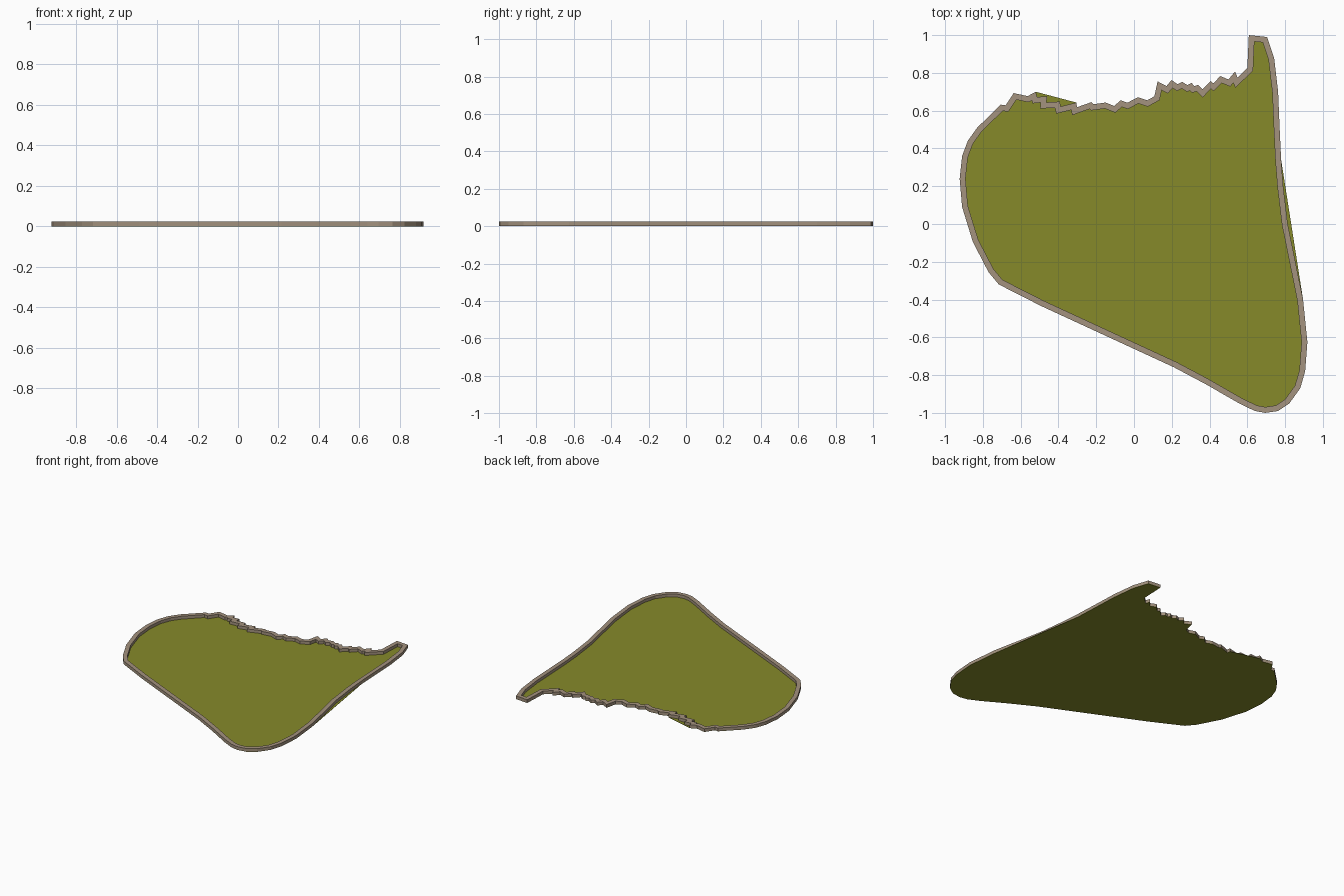
import bpy, bmesh
from mathutils import Vector

if "Cube" in bpy.data.objects:
    bpy.data.objects.remove(bpy.data.objects["Cube"])

FLOOR_T, RIM_TOP, RIM_W = 0.002, 0.024, 0.031

# outline runs clockwise seen from above; "dents" are followed by the rim only
right_top = [(.608, 1), (.705, .99), (.742, .878), (.763, .70), (.77, .53), (.779, .34)]
right_dent = [(.79, .2), (.814, 0)]
smooth_edge = [(.895, -.40), (.918, -.625), (.906, -.78), (.88, -.87), (.822, -.95),
               (.763, -.99), (.695, -1), (.64, -.99), (.557, -.95), (.383, -.85),
               (.214, -.76), (-.49, -.435), (-.716, -.32), (-.77, -.255),
               (-.853, -.095), (-.91, .09), (-.923, .24), (-.91, .36), (-.88, .44),
               (-.83, .51), (-.705, .632), (-.68, .628), (-.637, .693),
               (-.563, .677), (-.52, .70)]
torn_dent = [(-.513, .672), (-.46, .677), (-.463, .644), (-.393, .648), (-.388, .622)]
torn_edge = [(-.305, .643), (-.302, .618), (-.226, .645), (-.215, .634), (-.15, .643),
             (-.105, .625), (-.07, .655), (-.035, .642), (.02, .671), (.07, .655),
             (.108, .676), (.125, .755), (.172, .73), (.199, .762), (.23, .74),
             (.256, .752), (.283, .735), (.305, .747), (.318, .73), (.34, .736),
             (.363, .714), (.405, .757), (.42, .745), (.457, .783), (.50, .765),
             (.535, .807), (.548, .775), (.6, .825)]


def material(name, color):
    m = bpy.data.materials.new(name)
    m.diffuse_color = (*color, 1)
    m.use_nodes = True
    m.node_tree.nodes["Principled BSDF"].inputs["Base Color"].default_value = m.diffuse_color
    return m


def make_object(name, bm, mat):
    bmesh.ops.recalc_face_normals(bm, faces=bm.faces)
    mesh = bpy.data.meshes.new(name)
    bm.to_mesh(mesh)
    bm.free()
    mesh.materials.append(mat)
    ob = bpy.data.objects.new(name, mesh)
    bpy.context.collection.objects.link(ob)


def inset(points, width):
    """Mitred inward offset of a clockwise closed outline."""
    pts = [Vector(p) for p in points]
    out = []
    for i, p in enumerate(pts):
        a = (p - pts[i - 1]).normalized()
        b = (pts[(i + 1) % len(pts)] - p).normalized()
        na, nb = Vector((a.y, -a.x)), Vector((b.y, -b.x))
        out.append(p + (na + nb) * width / max(1 + na.dot(nb), 0.45))
    return out


# ground sheet
bm = bmesh.new()
outline = right_top + smooth_edge + torn_edge
base = bm.faces.new([bm.verts.new((x, y, 0)) for x, y in outline])
ext = bmesh.ops.extrude_face_region(bm, geom=[base], use_keep_orig=True)
for v in ext["geom"]:
    if isinstance(v, bmesh.types.BMVert):
        v.co.z = FLOOR_T
make_object("ground_sheet", bm, material("olive green", (.238, .254, .023)))

# raised rim wall following the edge
bm = bmesh.new()
outer = right_top + right_dent + smooth_edge + torn_dent + torn_edge
inner = inset(outer, RIM_W)
rings = [[bm.verts.new((p[0], p[1], z)) for p in loop]
         for loop, z in ((outer, FLOOR_T), (outer, RIM_TOP), (inner, RIM_TOP), (inner, FLOOR_T))]
n = len(outer)
for r in range(4):
    lo, hi = rings[r], rings[(r + 1) % 4]
    for i in range(n):
        j = (i + 1) % n
        bm.faces.new((lo[i], lo[j], hi[j], hi[i]))
make_object("border_wall", bm, material("stone tan", (.366, .287, .209)))
